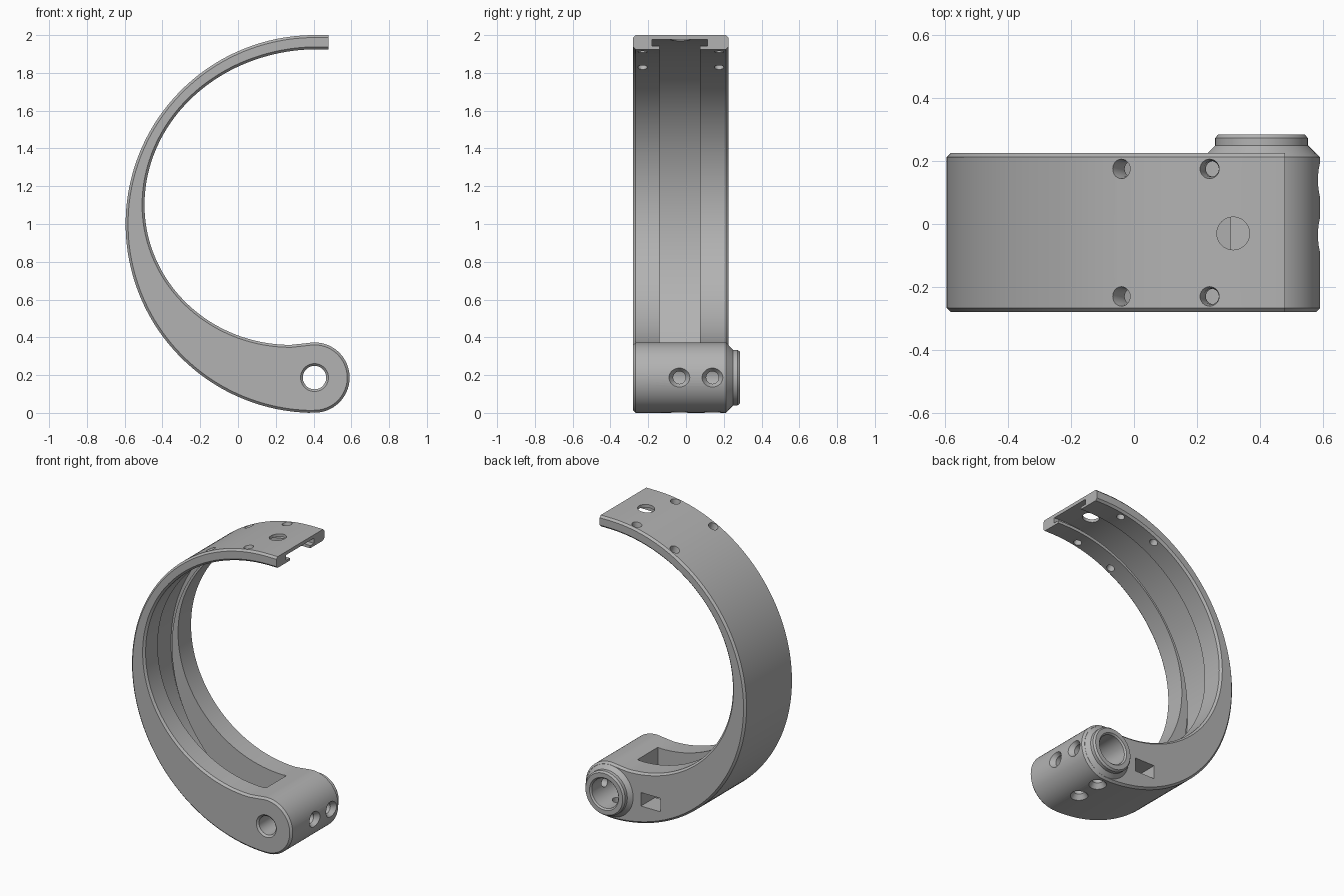
import bpy, bmesh
from math import sin, cos, pi, radians
from mathutils import Vector

if "Cube" in bpy.data.objects:
    bpy.data.objects.remove(bpy.data.objects["Cube"], do_unlink=True)

FRONT, BACK = -0.28, 0.225           # faces of the band
RING = (0.405, 1.0)                  # centre of the outer arc
HUB = (0.405, 0.187)                 # centre of the pivot hub
HUB_R = 0.186

grey = bpy.data.materials.new("light_grey")
grey.use_nodes = True
grey.diffuse_color = (0.45, 0.45, 0.45, 1)
grey.node_tree.nodes["Principled BSDF"].inputs["Base Color"].default_value = (0.45, 0.45, 0.45, 1)


def arc(c, rx, rz, a0, a1, n):
    """Points on an elliptical arc, angles in degrees."""
    angles = [radians(a0 + (a1 - a0) * i / n) for i in range(n + 1)]
    return [(c[0] + rx * cos(a), c[1] + rz * sin(a)) for a in angles]


def finish(bm, name):
    bmesh.ops.recalc_face_normals(bm, faces=bm.faces)
    me = bpy.data.meshes.new(name)
    bm.to_mesh(me)
    bm.free()
    me.materials.append(grey)
    ob = bpy.data.objects.new(name, me)
    bpy.context.collection.objects.link(ob)
    return ob


def prism(name, pts, y0, y1, chamfer=0):
    """Extrude an x-z outline along y, with optional chamfered rims."""
    bm = bmesh.new()
    face = bm.faces.new([bm.verts.new((x, y0, z)) for x, z in pts])
    ext = bmesh.ops.extrude_face_region(bm, geom=[face])
    verts = [v for v in ext["geom"] if isinstance(v, bmesh.types.BMVert)]
    bmesh.ops.translate(bm, verts=verts, vec=(0, y1 - y0, 0))
    bmesh.ops.recalc_face_normals(bm, faces=bm.faces)
    if chamfer:
        end_x = pts[0][0]
        rims = [e for e in bm.edges
                if abs(e.verts[0].co.y - e.verts[1].co.y) < 1e-5
                and not all(abs(v.co.x - end_x) < 1e-4 and v.co.z > 1 for v in e.verts)]
        bmesh.ops.bevel(bm, geom=rims, offset=chamfer, segments=1, affect='EDGES')
    return finish(bm, name)


def lathe(name, origin, axis, profile, n=40):
    """Closed turned solid; profile is (distance along axis, radius)."""
    bm = bmesh.new()
    q = Vector(axis).to_track_quat('Z', 'Y')
    rings = []
    for t, r in profile:
        rings.append([bm.verts.new(Vector(origin) + q @ Vector(
            (r * cos(2 * pi * i / n), r * sin(2 * pi * i / n), t))) for i in range(n)])
    for a, b in zip(rings, rings[1:]):
        for i in range(n):
            j = (i + 1) % n
            bm.faces.new((a[i], a[j], b[j], b[i]))
    bm.faces.new(rings[0])
    bm.faces.new(rings[-1])
    return finish(bm, name)


def combine(target, tool, operation='DIFFERENCE'):
    tool.hide_render = True
    mod = target.modifiers.new(tool.name, 'BOOLEAN')
    mod.operation = operation
    mod.solver = 'EXACT'
    mod.object = tool
    bpy.context.view_layer.objects.active = target
    bpy.ops.object.modifier_apply(modifier=mod.name)
    bpy.data.objects.remove(tool, do_unlink=True)


# Hook-shaped band ending in the round hub
outline = [(0.48, 2.0)] + arc(RING, 1, 1, 90, 268, 90)
outline += arc(HUB, HUB_R, HUB_R, -90, 100, 40)
outline += arc((0.28, 1.1), 0.775, 0.74, 270, 180, 40)
outline += arc((0.42, 1.1), 0.915, 0.825, 180, 90, 45)[1:]
outline += [(0.48, 1.925)]
band = prism("clamp_band", outline, FRONT, BACK, 0.013)

# Turned collar on the back of the hub
hub_base = (HUB[0], 0, HUB[1])
combine(band, lathe("collar", hub_base, (0, 1, 0),
        [(0.1, 0.15), (0.185, 0.159), (0.212, 0.185), (0.25, 0.147),
         (0.273, 0.147), (0.285, 0.137)], 56), 'UNION')

# T-shaped channel along the inside: wide undercut and narrow mouth
undercut = arc(RING, 0.98, 0.98, 78, 264.2, 90) + arc(RING, 0.945, 0.945, 264, 78, 90)
combine(band, prism("undercut", undercut, -0.18, 0.115))
mouth = arc(RING, 0.962, 0.962, 78, 264.1, 90) + [(0.305, 1.0), (0.6, 1.0)]
combine(band, prism("mouth", mouth, -0.14, 0.075))

# Stepped bore through the hub
combine(band, lathe("bore", hub_base, (0, 1, 0),
        [(-0.12, 0.098), (0.275, 0.098), (0.29, 0.112)], 48))
combine(band, lathe("pin_hole", hub_base, (0, -1, 0),
        [(0.05, 0.062), (0.268, 0.062), (0.29, 0.084)], 48))

# Countersunk screw holes in the hub, facing right and down
for axis in ((1, 0, 0), (0, 0, -1)):
    for y in (-0.035, 0.14):
        combine(band, lathe("hub_screw", (HUB[0], y, HUB[1]), axis,
                [(0.05, 0.033), (0.155, 0.033), (0.19, 0.058), (0.22, 0.058)], 32))

# Radial screw holes near the free end
for x, z in ((-0.04, 1.895), (0.24, 1.986)):
    for y in (-0.23, 0.175):
        axis = (x - RING[0], 0, z - RING[1])
        combine(band, lathe("band_screw", (RING[0], y, RING[1]), axis,
                [(0.85, 0.025), (0.97, 0.025), (1.0, 0.031), (1.05, 0.031)], 24))

# Round cable opening in the top and rectangular port in the back
combine(band, lathe("cable_hole", (0.315, -0.03, 0), (0, 0, 1),
        [(1.8, 0.052), (2.1, 0.052)]))
port = [(0.03, 0.145), (0.175, 0.145), (0.175, 0.235), (0.03, 0.235)]
combine(band, prism("port", port, 0.05, 0.3))

# Smooth curved faces, keeping the edges crisp
bpy.ops.object.select_all(action='DESELECT')
band.select_set(True)
bpy.context.view_layer.objects.active = band
bpy.ops.object.shade_smooth_by_angle(angle=radians(25))
